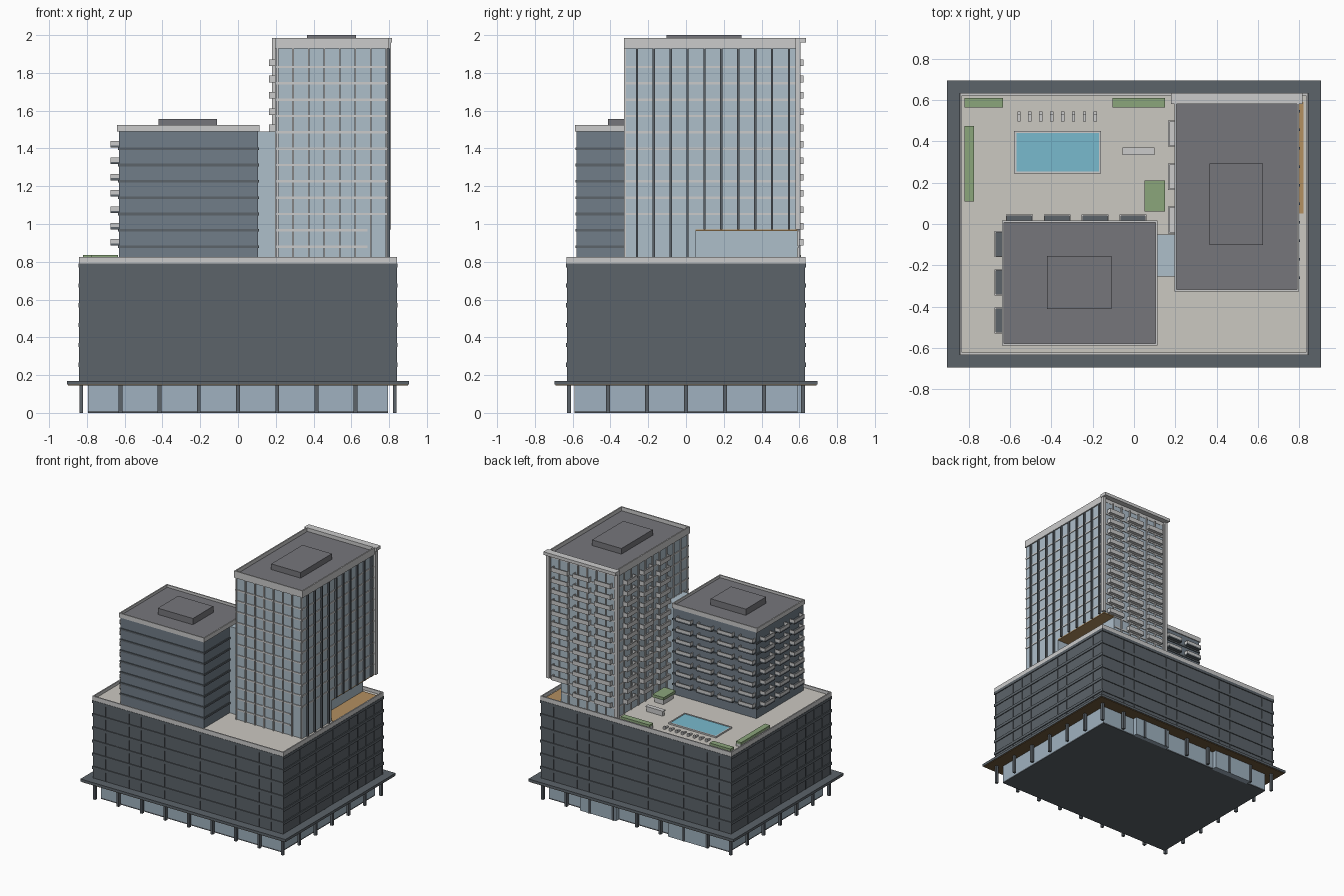
import bpy, bmesh
from mathutils import Matrix, Vector

if "Cube" in bpy.data.objects:
    bpy.data.objects.remove(bpy.data.objects["Cube"])


def mat(name, r, g, b):
    m = bpy.data.materials.new(name)
    m.diffuse_color = (*[(c / 255) ** 2.2 for c in (r, g, b)], 1)
    m.use_nodes = True
    m.node_tree.nodes["Principled BSDF"].inputs["Base Color"].default_value = m.diffuse_color
    return m


GLASS = mat("podium_glass", 158, 176, 190)
PALE = mat("pale_glass", 172, 189, 201)
DARKGLASS = mat("dark_glass", 112, 124, 135)
METAL = mat("dark_metal", 92, 99, 105)
STONE = mat("light_stone", 205, 205, 202)
PAVING = mat("paving", 202, 199, 192)
ROOF = mat("roof_grey", 117, 117, 122)
WOOD = mat("wood", 178, 142, 96)
SOFFIT = mat("soffit_brown", 110, 88, 60)
GREEN = mat("planting", 138, 164, 122)
WATER = mat("water", 120, 184, 204)


def boxes(name, material, items):
    """One object made of boxes given as (x0, x1, y0, y1, z0, z1)."""
    bm = bmesh.new()
    for x0, x1, y0, y1, z0, z1 in items:
        m = Matrix.Translation(Vector((x0 + x1, y0 + y1, z0 + z1)) / 2)
        m = m @ Matrix.Diagonal((x1 - x0, y1 - y0, z1 - z0, 1))
        bmesh.ops.create_cube(bm, size=1, matrix=m)
    me = bpy.data.meshes.new(name)
    bm.to_mesh(me)
    bm.free()
    me.materials.append(material)
    ob = bpy.data.objects.new(name, me)
    bpy.context.collection.objects.link(ob)
    return ob


def ring(x0, x1, y0, y1, z0, z1, t):
    """Four walls of thickness t around a rectangle."""
    return [(x0, x1, y0, y0 + t, z0, z1), (x0, x1, y1 - t, y1, z0, z1),
            (x0, x0 + t, y0 + t, y1 - t, z0, z1), (x1 - t, x1, y0 + t, y1 - t, z0, z1)]


def spread(a, b, n):
    return [a + (b - a) * i / (n - 1) for i in range(n)]


def balconies(name, side, wall, out, spans, levels, slab_mat, rail_mat):
    """Slab and three-sided rail for each span and level; side is the wall axis."""
    slabs, rails, t = [], [], 0.006
    lo, hi = min(wall, out), max(wall, out)
    f0, f1 = (out, out + t) if out < wall else (out - t, out)
    for z in levels:
        for a, b in spans:
            parts = [(lo, hi, a, b, z, z + .012), (f0, f1, a, b, z + .012, z + .035),
                     (lo, hi, a, a + t, z + .012, z + .035), (lo, hi, b - t, b, z + .012, z + .035)]
            if side == 'y':
                parts = [(p[2], p[3], p[0], p[1], p[4], p[5]) for p in parts]
            slabs.append(parts[0])
            rails += parts[1:]
    boxes(name + "_slabs", slab_mat, slabs)
    boxes(name + "_rails", rail_mat, rails)


STEP = 0.0865

# Ground floor, entrance lobbies, columns and canopy
boxes("ground_floor", GLASS, [(-.795, .795, -.59, .59, 0.01, .15)])
boxes("ground_slab", METAL, [(-.795, .795, -.59, .59, 0, .01)])
boxes("rear_lobbies", GLASS, [(.18, .5, .58, .625, 0, .15), (-.62, -.28, .58, .625, 0, .15)])
c = .01
cols = [(x, y) for x in spread(-.83, .83, 9) for y in (-.62, .62)]
cols += [(x, y) for x in (-.83, .83) for y in spread(-.62, .62, 7)[1:-1]]
boxes("columns", METAL, [(x - c, x + c, y - c, y + c, 0, .15) for x, y in cols])
boxes("canopy", METAL, [(-.905, .905, -.695, .695, .15, .17)])
boxes("canopy_soffit", SOFFIT, [(-.9, .9, -.69, .69, .145, .15)])

# Podium with floor bands and mullions
boxes("podium", GLASS, [(-.835, .835, -.625, .625, .165, .785)])
boxes("podium_bands", METAL, [(-.845, .845, -.635, .635, z - .011, z + .011)
                              for z in spread(.255, .78, 6)])
m = .003
mull = [(x - m, x + m, -.631, .631, .17, .78) for x in spread(-.835, .835, 17)]
mull += [(-.841, .841, y - m, y + m, .17, .78) for y in spread(-.625, .625, 13)]
boxes("podium_mullions", METAL, mull)

# Terrace deck and parapet
boxes("terrace_deck", PAVING, [(-.84, .84, -.63, .63, .785, .8)])
boxes("terrace_parapet", STONE, ring(-.843, .843, -.633, .633, .79, .825, .01))

# Pool, loungers, planters and garden structures
boxes("pool_coping", STONE, ring(-.58, -.16, .245, .45, .8, .812, .01))
boxes("pool_water", WATER, [(-.57, -.17, .255, .44, .8, .808)])
boxes("loungers", STONE, [q for x in spread(-.557, -.187, 8) for q in
                          ((x - .008, x + .008, .497, .53, .8, .811),
                           (x - .008, x + .008, .53, .545, .8, .822))])
beds = [(-.82, -.635, .565, .61), (-.82, -.775, .11, .475), (-.105, .15, .565, .61)]
boxes("planters", STONE, [(*b, .8, .82) for b in beds])
boxes("planting", GREEN, [(*b, .82, .837) for b in beds])
boxes("garden_pavilion", STONE, [(.06, .14, .07, .2, .8, .84)])
boxes("pavilion_green_roof", GREEN, [(.05, .15, .06, .21, .84, .862)])
boxes("bar_counter", STONE, [(-.05, .095, .345, .365, .8, .835), (-.055, .1, .335, .37, .835, .842)])

# Low tower
lx0, lx1, ly0, ly1 = -.63, .105, -.58, .01
boxes("low_tower", DARKGLASS, [(lx0, lx1, ly0, ly1, .8, 1.5)])
boxes("low_tower_bands", METAL, [(lx0 - .006, lx1 + .006, ly0 - .006, ly1 + .006, z - .007, z + .007)
                                 for z in [.88 + STEP * i for i in range(7)]])
boxes("low_tower_parapet", STONE, ring(-.64, .113, -.588, .017, 1.49, 1.525, .01))
boxes("low_tower_roof", ROOF, [(-.632, .105, -.58, .009, 1.495, 1.505)])
boxes("low_tower_plant_room", ROOF, [(-.42, -.11, -.412, -.155, 1.5, 1.555)])
low_levels = [.885 + STEP * i for i in range(7)]
balconies("low_side_balconies", 'x', -.63, -.675,
          [(-.16, -.035), (-.345, -.22), (-.53, -.405)], low_levels, METAL, STONE)
balconies("low_rear_balconies", 'y', .01, .045,
          [(x, x + .13) for x in spread(-.62, -.07, 4)], low_levels, METAL, STONE)

# Link between the towers
boxes("tower_link", PALE, [(.1, .21, -.255, -.05, .8, 1.49)])

# High tower, its lower rear right corner cut away for a covered terrace
hx0, hx1, hy0, hy1, cut = .205, .79, -.317, .59, .97
boxes("high_tower", PALE, [(hx0, hx1, hy0, hy1, cut, 1.95), (hx0, .69, hy0, hy1, .8, cut),
                           (.69, hx1, hy0, .05, .8, cut)])
boxes("recess_soffit", WOOD, [(.69, hx1, .05, hy1, cut - .008, cut)])
boxes("recess_deck", WOOD, [(.69, .82, .05, hy1, .8, .806)])

# Floor bands: full above the recess, shorter below it
e = .005
boxes("high_tower_bands", STONE,
      [(hx0 - e, hx1 + e if i > 1 else .685, hy0 - e, hy1 + e, z - .006, z + .006)
       for i, z in [(i, .88 + STEP * i) for i in range(12)]])

# Light mullions on the front, rear and left faces
w = .005
ml = [(x - w, x + w, hy0 - .01, hy0, .8, 1.94) for x in spread(.21, .785, 8)]
ml += [(x - w, x + w, hy1, hy1 + .01, .8 if x < .69 else cut, 1.94) for x in spread(.21, .785, 8)]
ml += [(hx0 - .008, hx0, y - w, y + w, .8, 1.94) for y in spread(-.31, .58, 11)]
boxes("high_tower_mullions", STONE, ml)

# Dark fins on the right face
boxes("high_tower_fins", METAL, [(hx1, hx1 + .014, y - .006, y + .006, .8 if y < .05 else cut, 1.93)
                                 for y in spread(-.26, .545, 10)])

# Rear portal frame of side fins and top beam
boxes("portal_frame", STONE, [(.18, .205, .58, .607, .8, 1.965), (.785, .81, .58, .607, cut, 1.965),
                              (.18, .815, .58, .635, 1.96, 1.985)])

# Balconies of the high tower
high_levels = [.885 + STEP * i for i in range(12)]
balconies("high_side_balconies", 'x', .205, .165,
          [(.375, .5), (.165, .292), (-.045, .085)], high_levels, STONE, STONE)
balconies("high_rear_balconies", 'y', .59, .622,
          [(.235, .375), (.425, .565)], high_levels, STONE, STONE)
balconies("high_rear_corner_balconies", 'y', .59, .622, [(.615, .755)], high_levels[1:], STONE, STONE)

# High tower roof
boxes("high_tower_parapet", STONE, ring(.195, .8, -.327, .592, 1.93, 1.985, .01))
boxes("high_tower_roof", ROOF, [(.2, .795, -.32, .587, 1.945, 1.955)])
boxes("high_tower_plant_room", ROOF, [(.365, .625, -.102, .293, 1.95, 2.0)])
